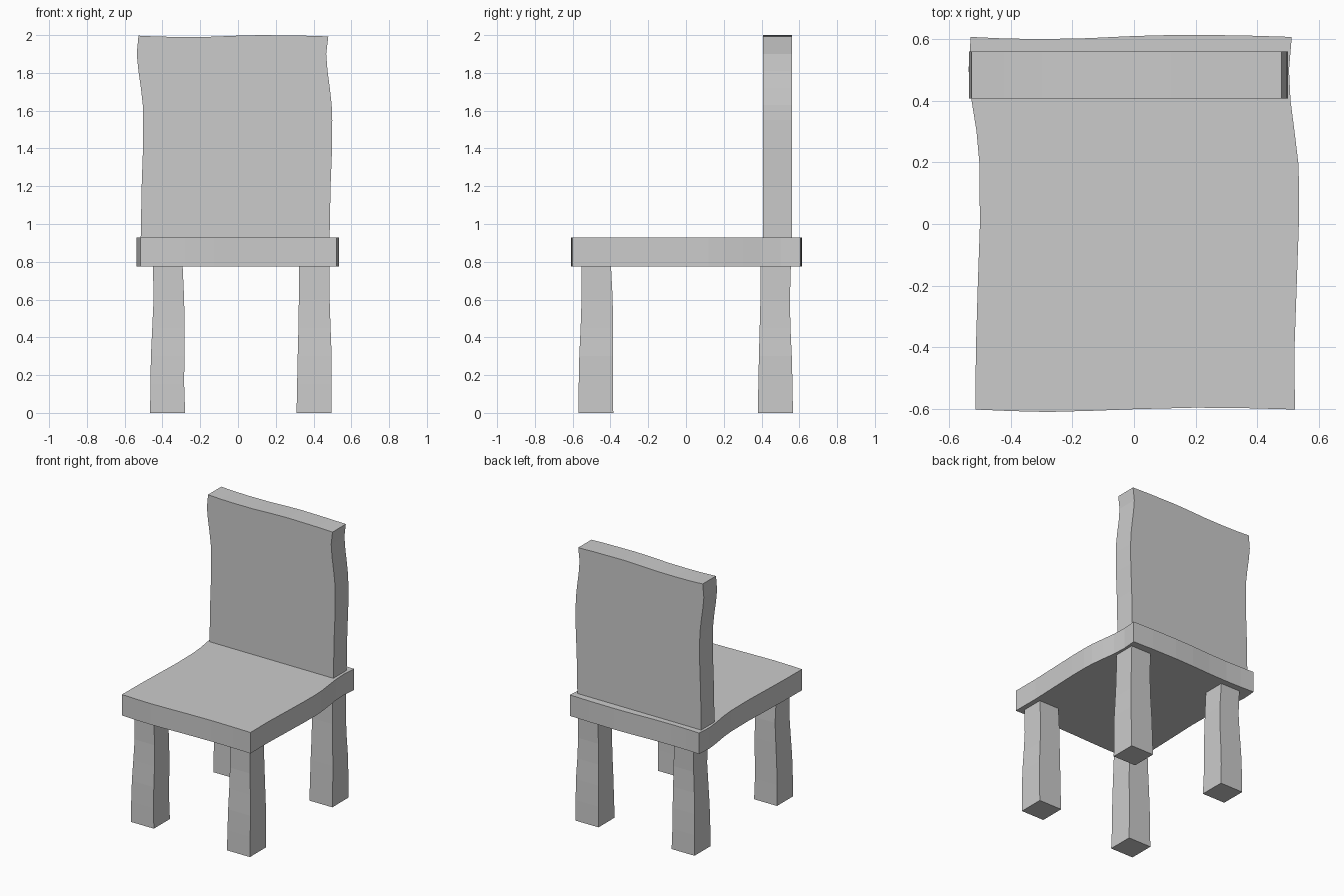
import bpy
import bmesh


def loft(name, rings):
    """Skin a stack of equal-sized closed rings and cap both ends."""
    bm = bmesh.new()
    loops = [[bm.verts.new(p) for p in ring] for ring in rings]
    n = len(loops[0])
    for a, b in zip(loops, loops[1:]):
        for i in range(n):
            j = (i + 1) % n
            bm.faces.new((a[i], a[j], b[j], b[i]))
    bm.faces.new(loops[0][::-1])
    bm.faces.new(loops[-1])
    bmesh.ops.recalc_face_normals(bm, faces=bm.faces[:])
    mesh = bpy.data.meshes.new(name)
    bm.to_mesh(mesh)
    bm.free()
    obj = bpy.data.objects.new(name, mesh)
    bpy.context.collection.objects.link(obj)
    return obj


# Seat: wavy outline, counter-clockwise from the front left corner
seat_outline = [
    (-.515, -.602), (-.40, -.607), (-.28, -.61), (-.13, -.606), (0, -.601),
    (.2, -.596), (.38, -.598), (.522, -.602),
    (.521, -.4), (.528, -.2), (.535, 0), (.536, .12), (.533, .2), (.521, .3),
    (.508, .4), (.503, .5), (.512, .607),
    (.35, .612), (.15, .614), (0, .61), (-.15, .603), (-.3, .6), (-.42, .602),
    (-.53, .607), (-.537, .5), (-.527, .4), (-.511, .3), (-.502, .2),
    (-.50, 0), (-.507, -.2), (-.513, -.4)]
loft("seat", [[(x, y, z) for x, y in seat_outline] for z in (.775, .928)])

# Backrest: wavy outline in the front plane
back_outline = [
    (-.515, .928), (.485, .928),
    (.49, 1.2), (.498, 1.4), (.499, 1.55), (.496, 1.63), (.486, 1.72),
    (.474, 1.81), (.467, 1.9), (.478, 1.993),
    (.35, 1.997), (.12, 2.0), (0, 1.997), (-.15, 1.991), (-.3, 1.99),
    (-.42, 1.992), (-.527, 1.997),
    (-.536, 1.9), (-.527, 1.81), (-.514, 1.72), (-.504, 1.63),
    (-.502, 1.55), (-.503, 1.4), (-.51, 1.2)]
loft("backrest", [[(x, y, z) for x, z in back_outline] for y in (.407, .56)])

# Legs: slightly flared and wavy, given as spans at each height
heights = (0, .15, .3, .45, .6, .775)
x_spans = {
    "left": ((-.465, -.28), (-.464, -.285), (-.461, -.284), (-.454, -.283),
             (-.447, -.285), (-.45, -.293)),
    "right": ((.31, .495), (.313, .496), (.316, .496), (.32, .49),
              (.322, .485), (.323, .485))}
y_spans = {
    "front": ((-.57, -.385), (-.568, -.387), (-.565, -.387), (-.558, -.387),
              (-.553, -.388), (-.554, -.397)),
    "back": ((.38, .566), (.383, .564), (.386, .56), (.39, .553),
             (.394, .55), (.395, .555))}
for depth, ys in y_spans.items():
    for side, xs in x_spans.items():
        loft(f"{depth}_{side}_leg", [
            [(x0, y0, z), (x1, y0, z), (x1, y1, z), (x0, y1, z)]
            for z, (x0, x1), (y0, y1) in zip(heights, xs, ys)])
